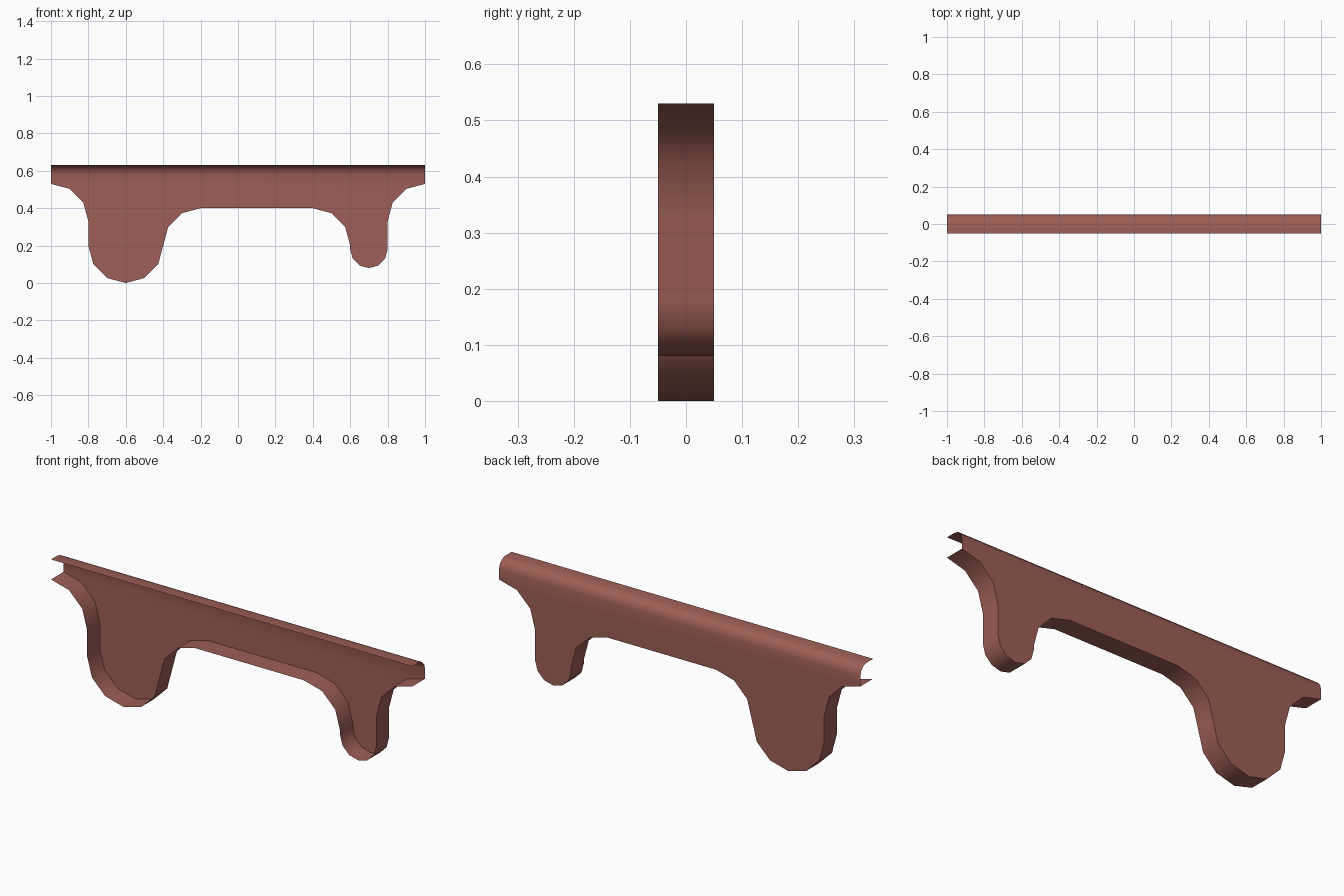
import bpy, bmesh, math

if "Cube" in bpy.data.objects:
    bpy.data.objects.remove(bpy.data.objects["Cube"])

mat = bpy.data.materials.new("red brown")
mat.diffuse_color = (0.34, 0.115, 0.092, 1)
mat.use_nodes = True
mat.node_tree.nodes["Principled BSDF"].inputs["Base Color"].default_value = mat.diffuse_color
HALF = 0.05          # half of the depth


def arc(cx, cz, r, a0, a1):
    """Points every 30 degrees along an arc in the xz plane."""
    n = round(abs(a1 - a0) / 30)
    angles = [math.radians(a0 + (a1 - a0) * i / n) for i in range(n + 1)]
    return [(cx + r * math.cos(a), cz + r * math.sin(a)) for a in angles]


def finish(bm, name):
    me = bpy.data.meshes.new(name)
    bm.to_mesh(me)
    bm.free()
    ob = bpy.data.objects.new(name, me)
    bpy.context.collection.objects.link(ob)
    me.materials.append(mat)
    bpy.ops.object.select_all(action='DESELECT')
    bpy.context.view_layer.objects.active = ob
    ob.select_set(True)
    bpy.ops.object.shade_smooth_by_angle(angle=math.radians(50))


# lower outline, left to right: shoulder, wide leg, arch, narrow leg, shoulder
outline = (arc(-1, 0.33, 0.2, 90, 0) + arc(-0.6, 0.2, 0.2, 180, 360)
           + arc(-0.2, 0.2, 0.2, 150, 90) + arc(0.4, 0.2, 0.2, 90, 0)
           + arc(0.7, 0.18, 0.1, 180, 360) + arc(1, 0.33, 0.2, 180, 90))

# rim: the outline swept through the depth
bm = bmesh.new()
front = [bm.verts.new((x, -HALF, z)) for x, z in outline]
back = [bm.verts.new((x, HALF, z)) for x, z in outline]
for i in range(len(outline) - 1):
    bm.faces.new((front[i], front[i + 1], back[i + 1], back[i]))
bmesh.ops.recalc_face_normals(bm, faces=bm.faces)
if sum(f.normal.z for f in bm.faces) > 0:
    bmesh.ops.reverse_faces(bm, faces=bm.faces)
finish(bm, "rim")

# back panel, with a rounded top lip curling forward; the front and ends are open
bm = bmesh.new()
panel = [bm.verts.new((x, HALF, z)) for x, z in outline]
lip = arc(0, 0.58, HALF, 0, 90) + [(-HALF, 0.63)]
left = [bm.verts.new((-1, y, z)) for y, z in lip]
right = [bm.verts.new((1, y, z)) for y, z in lip]
bm.faces.new([left[0], right[0]] + panel[::-1])
for i in range(len(lip) - 1):
    bm.faces.new((left[i], left[i + 1], right[i + 1], right[i]))
bm.normal_update()
if bm.faces[:][0].normal.y < 0:
    bmesh.ops.reverse_faces(bm, faces=[bm.faces[:][0]])
for f in bm.faces[:][1:]:
    if f.normal.y + f.normal.z < 0:
        f.normal_flip()
finish(bm, "back_panel")
